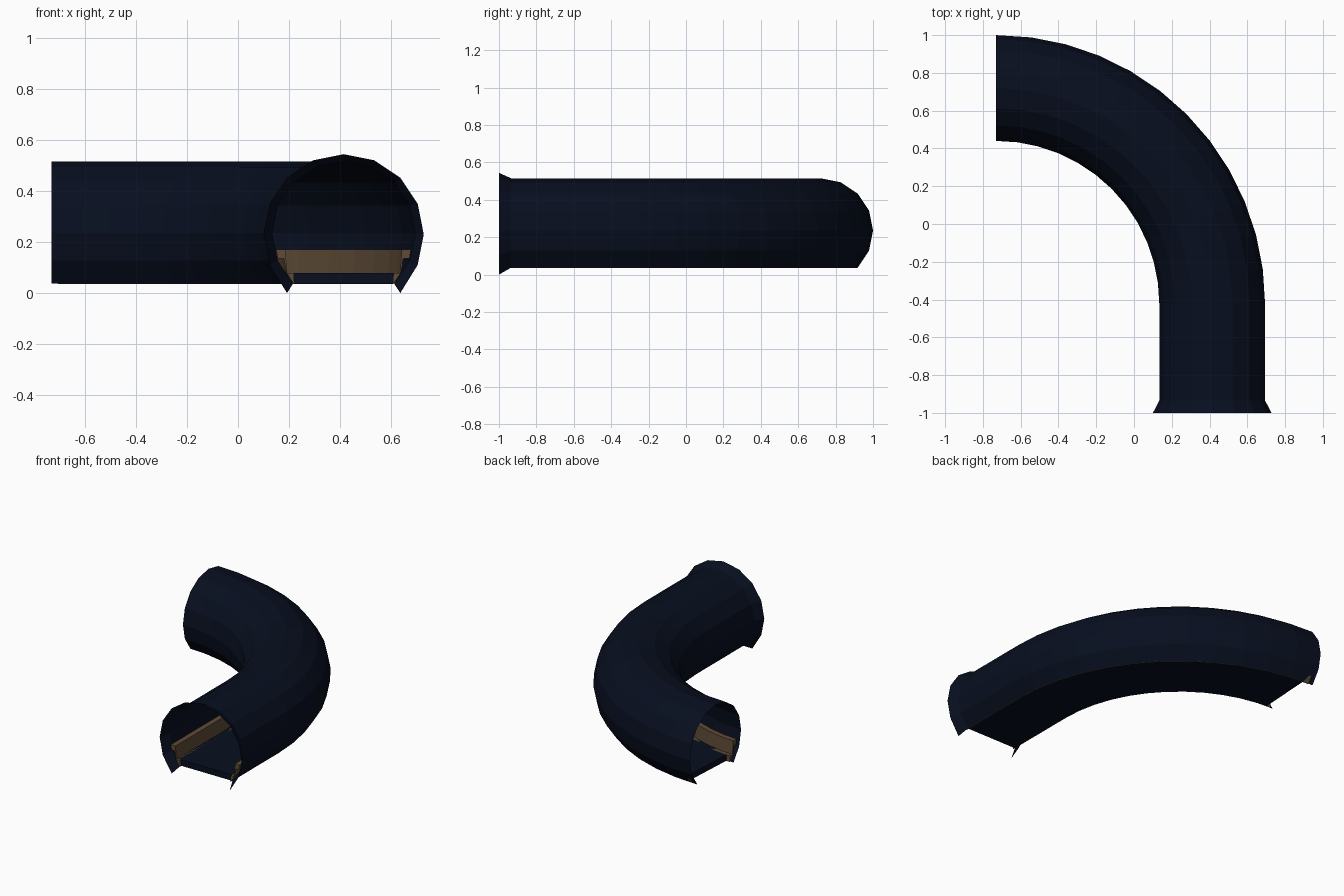
import bpy, bmesh
from math import sin, cos, pi, radians

if "Cube" in bpy.data.objects:
    bpy.data.objects.remove(bpy.data.objects["Cube"])

BX, BY, R = -0.73, -0.424, 1.144    # bend centre and centreline radius
CZ, TR = 0.235, 0.28                # tube axis height and radius


def material(name, rgb):
    m = bpy.data.materials.new(name)
    m.diffuse_color = (*rgb, 1)
    m.use_nodes = True
    m.node_tree.nodes["Principled BSDF"].inputs["Base Color"].default_value = m.diffuse_color
    return m


def path(y_start, end_gap=0.0):
    """Stations along the tunnel: a straight run, then a 90 degree bend.
    Each one is (angle, y shift)."""
    st = [(0.0, y_start - BY)]
    st += [(radians(7.5 * i), 0.0) for i in range(12)]
    st.append((pi / 2 - end_gap / R, 0.0))
    return st


def place(station, offset, z):
    a, dy = station
    r = R + offset
    return (BX + r * cos(a), BY + r * sin(a) + dy, z)


def sweep(name, sections, mat, closed):
    """Skin a list of (station, profile) rings; cap the ends if closed."""
    bm = bmesh.new()
    rings = [[bm.verts.new(place(s, o, z)) for o, z in prof] for s, prof in sections]
    n = len(rings[0])
    for a, b in zip(rings, rings[1:]):
        for i in range(n if closed else n - 1):
            j = (i + 1) % n
            bm.faces.new((a[i], a[j], b[j], b[i]))
    if closed:
        bm.faces.new(rings[0][::-1])
        bm.faces.new(rings[-1])
        bmesh.ops.recalc_face_normals(bm, faces=bm.faces)
    me = bpy.data.meshes.new(name)
    bm.to_mesh(me)
    bm.free()
    me.materials.append(mat)
    ob = bpy.data.objects.new(name, me)
    bpy.context.collection.objects.link(ob)
    return ob


def arch(r, cz):
    """Sixteen-sided circle with the bottom quarter left open."""
    return [(r * cos(radians(t)), cz + r * sin(radians(t)))
            for t in [-45 + 22.5 * i for i in range(13)]]


navy = material("dark_navy", (0.0022, 0.0045, 0.0135))
brown = material("brown", (0.11, 0.07, 0.037))

# Tunnel shell with a flared lip at the front mouth
lip = arch(0.314, 0.23)
lip[0] = (lip[0][0], 0.0)
lip[-1] = (lip[-1][0], 0.0)
tube = arch(TR, CZ)
sections = [((0.0, -1.0 - BY), lip)] + [(s, tube) for s in path(-0.935)]
sweep("tunnel_shell", sections, navy, False)

# Floor slab
floor = [(-0.196, 0.037), (0.196, 0.037), (0.222, 0.078), (-0.222, 0.078)]
sweep("floor", [(s, floor) for s in path(-0.935, 0.065)], navy, True)

# Side ledges: rail on top, thin panel, tapered foot into the floor
ledge = [(0.264, 0.17), (0.228, 0.17), (0.221, 0.078), (0.195, 0.078),
         (0.193, 0.036), (0.196, 0.036), (0.225, 0.08), (0.234, 0.135), (0.258, 0.135)]
for side, sign in (("inner", -1), ("outer", 1)):
    prof = [(sign * o, z) for o, z in ledge]
    sweep(side + "_ledge", [(s, prof) for s in path(-0.95, 0.03)], brown, True)
